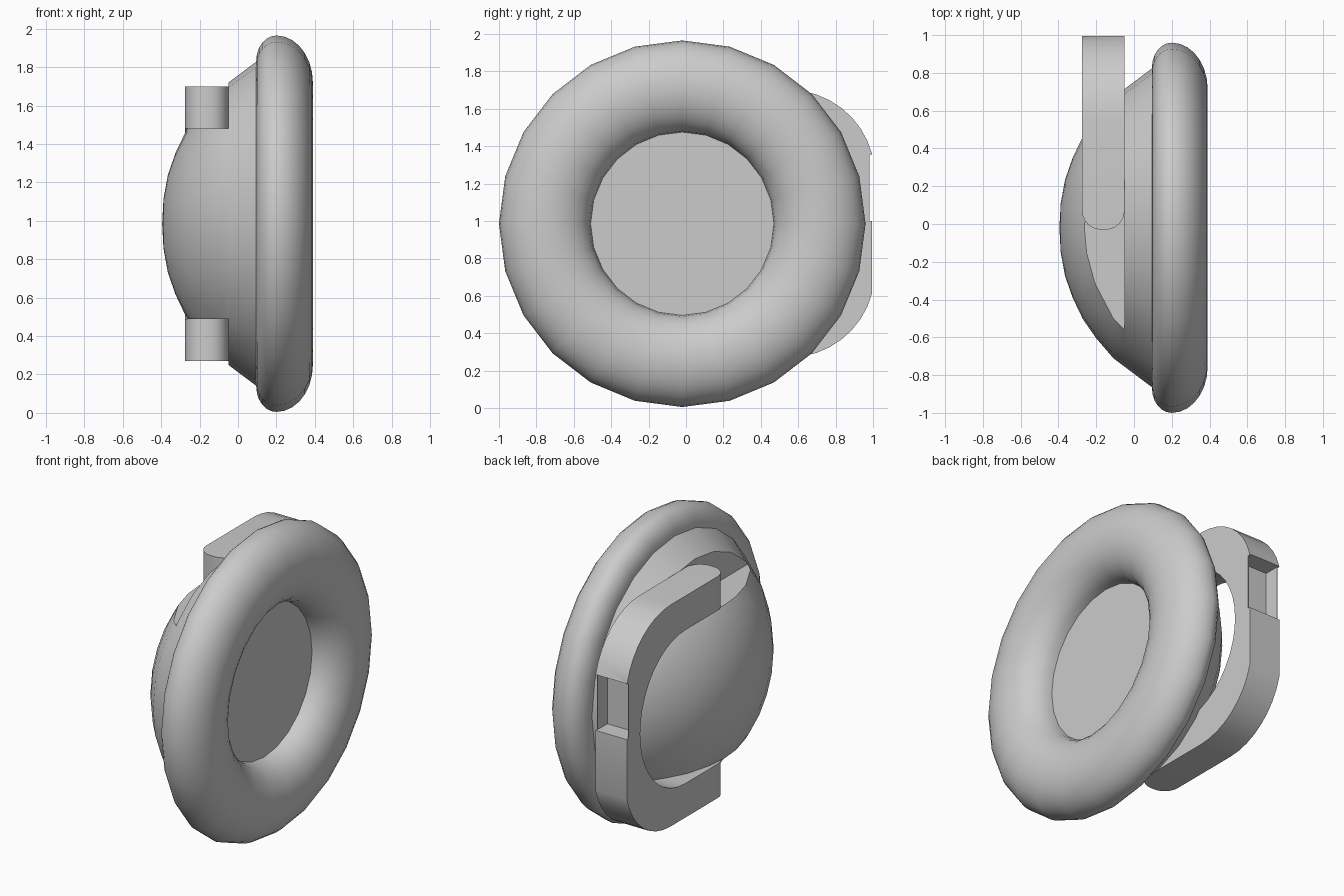
import bpy, bmesh, math
from mathutils import Matrix, Vector

cube = bpy.data.objects.get("Cube")
if cube:
    bpy.data.objects.remove(cube)

CY, CZ = -0.02, 0.985      # axis of the round parts
SIDES = 24

grey = bpy.data.materials.new("plain_grey")
grey.use_nodes = True
COL = (0.6, 0.6, 0.6, 1)
grey.diffuse_color = COL
grey.node_tree.nodes["Principled BSDF"].inputs["Base Color"].default_value = COL


def finish(name, bm):
    bmesh.ops.recalc_face_normals(bm, faces=bm.faces)
    me = bpy.data.meshes.new(name)
    bm.to_mesh(me)
    bm.free()
    ob = bpy.data.objects.new(name, me)
    bpy.context.collection.objects.link(ob)
    me.materials.append(grey)
    return ob


def smooth(ob):
    bpy.ops.object.select_all(action='DESELECT')
    ob.select_set(True)
    bpy.context.view_layer.objects.active = ob
    bpy.ops.object.shade_smooth_by_angle(angle=math.radians(32))


def lathe(name, profile):
    """Spin (x, radius) points around the x axis."""
    bm = bmesh.new()
    vs = [bm.verts.new((x, CY, CZ + r)) for x, r in profile]
    es = [bm.edges.new(p) for p in zip(vs, vs[1:])]
    bmesh.ops.spin(bm, geom=vs + es, cent=(0, CY, CZ), axis=(1, 0, 0),
                   angle=math.tau, steps=SIDES, use_duplicate=False)
    bmesh.ops.remove_doubles(bm, verts=bm.verts, dist=0.0005)
    return finish(name, bm)


def box(name, lo, hi):
    lo, hi = Vector(lo), Vector(hi)
    bm = bmesh.new()
    m = Matrix.Translation((lo + hi) / 2) @ Matrix.Diagonal((*(hi - lo), 1))
    bmesh.ops.create_cube(bm, size=1, matrix=m)
    return finish(name, bm)


def cut(ob, cutter):
    mod = ob.modifiers.new("cut", 'BOOLEAN')
    mod.operation, mod.solver, mod.object = 'DIFFERENCE', 'EXACT', cutter
    cutter.hide_render = True
    bpy.context.view_layer.objects.active = ob
    bpy.ops.object.modifier_apply(modifier=mod.name)
    bpy.data.objects.remove(cutter)


def arc(cy, cz, ry, rz, a0, a1, n):
    angles = [math.radians(a0 + (a1 - a0) * i / n) for i in range(n + 1)]
    return [(cy + ry * math.cos(a), cz + rz * math.sin(a)) for a in angles]


# Padded cushion ring with a recessed centre disc
front = arc(0.2, 0.735, 0.19, 0.245, -90, 90, 14)
back = arc(0.2, 0.85, 0.105, 0.13, 90, 180, 6)
lathe_profile = [(0.2, 0)] + front + back[1:] + [(0.095, 0)]
cushion = lathe("cushion_ring", lathe_profile)
smooth(cushion)

# Domed shell behind the cushion
shell = lathe("domed_shell", [(0.11, 0), (0.11, 0.855), (-0.05, 0.735), (-0.11, 0.69),
                              (-0.2, 0.585), (-0.27, 0.485), (-0.325, 0.37),
                              (-0.365, 0.255), (-0.388, 0.13), (-0.395, 0)])
# Flat ledges for the yoke arms
for s in (-1, 1):
    z0, z1 = sorted((CZ + s * 0.495, CZ + s * 1.2))
    cut(shell, box("ledge_cutter", (-0.6, -1.2, z0), (-0.05, 1.2, z1)))
smooth(shell)

# U-shaped yoke: side outline extruded across x
END, X0, X1 = -0.03, -0.275, -0.05
outer = arc(0.55, 0.255, 0.46, 0.46, 90, 15, 8)
inner = arc(0.4, 0, 0.46, 0.495, -90, 90, 20)
outline = [(END, 0.715)] + outer + [(y, -z) for y, z in reversed(outer)]
outline += [(END, -0.715), (END, -0.495)] + inner + [(END, 0.495)]
bm = bmesh.new()
face = bm.faces.new([bm.verts.new((X0, y, CZ + z)) for y, z in outline])
ext = bmesh.ops.extrude_face_region(bm, geom=[face])
moved = [v for v in ext["geom"] if isinstance(v, bmesh.types.BMVert)]
bmesh.ops.translate(bm, verts=moved, vec=(X1 - X0, 0, 0))
# Rounded arm tips
tips = [e for e in bm.edges if all(abs(v.co.y - END) < 1e-4 for v in e.verts)
        and abs(e.verts[0].co.x - e.verts[1].co.x) < 1e-4]
bmesh.ops.bevel(bm, geom=tips, offset=0.1, segments=6, profile=0.5, affect='EDGES')
yoke = finish("yoke", bm)
# Hollow pocket in the outer side of the yoke
cut(yoke, box("pocket_cutter", (X0 + 0.004, 0.88, 1.0), (X1 - 0.004, 1.2, 1.36)))
cut(yoke, box("rim_cutter", (-0.5, 0.98, 1.0), (0, 1.2, 1.355)))
smooth(yoke)
